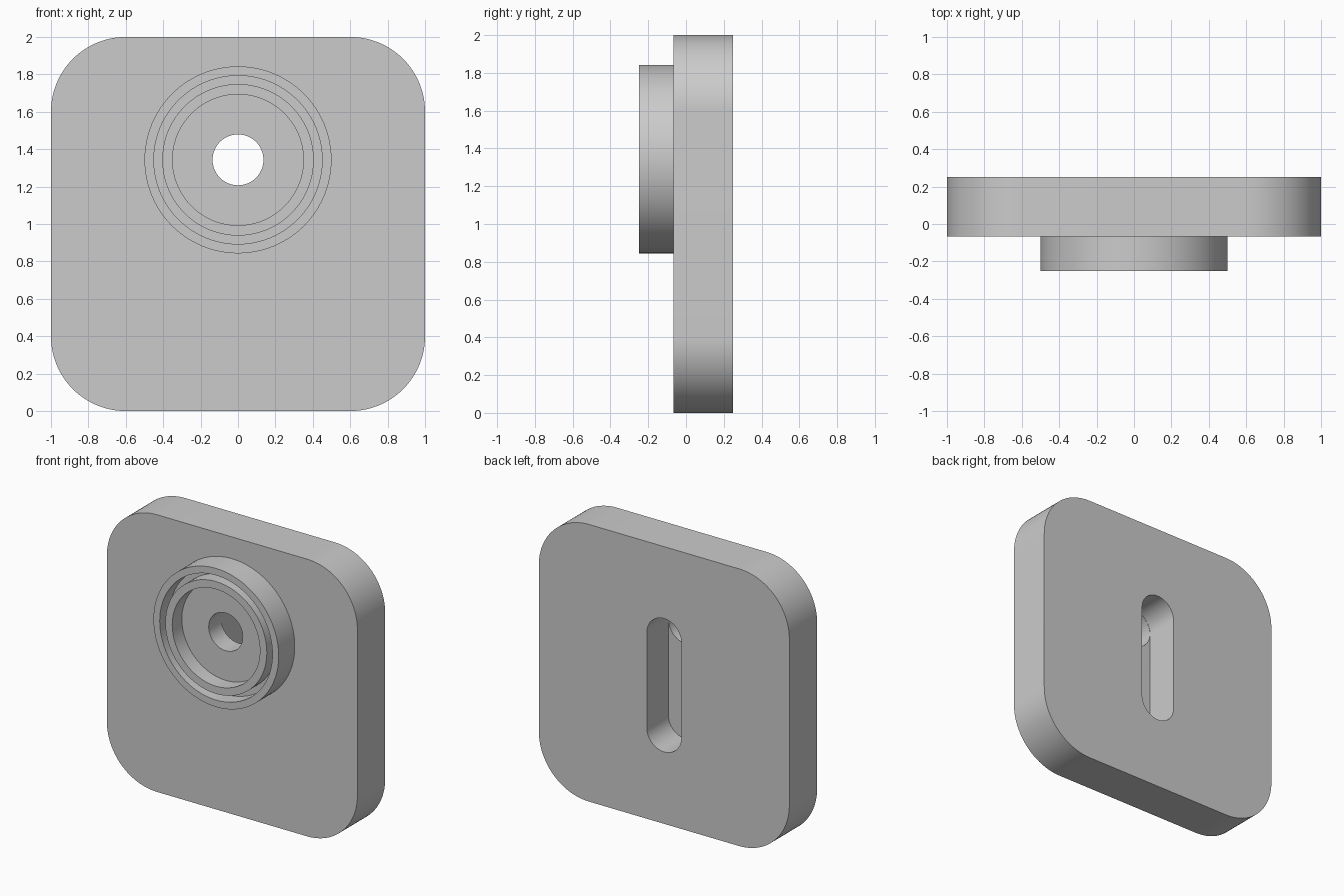
import bpy, bmesh
from math import pi, cos, sin

FRONT, BACK = -0.067, 0.25      # plate faces
RIM, FLOOR = -0.25, -0.14       # collar front and recess floor
HUB_Z, HOLE_R = 1.343, 0.136    # collar centre height and bore
SLOT_FLOOR = 0.005
SEG = 96

cube = bpy.data.objects.get("Cube")
if cube:
    bpy.data.objects.remove(cube, do_unlink=True)

grey = bpy.data.materials.new("plain grey")
grey.use_nodes = True
grey.diffuse_color = (0.6, 0.6, 0.6, 1)
grey.node_tree.nodes["Principled BSDF"].inputs["Base Color"].default_value = (0.6, 0.6, 0.6, 1)


def finish(name, bm):
    bmesh.ops.recalc_face_normals(bm, faces=bm.faces)
    mesh = bpy.data.meshes.new(name)
    bm.to_mesh(mesh)
    bm.free()
    mesh.materials.append(grey)
    ob = bpy.data.objects.new(name, mesh)
    bpy.context.collection.objects.link(ob)
    return ob


def rounded_prism(name, half_x, z0, z1, radius, y0, y1, steps=24):
    """Rounded rectangle in the xz plane, extruded along y."""
    bm = bmesh.new()
    ix = half_x - radius
    corners = [(ix, z1 - radius), (-ix, z1 - radius), (-ix, z0 + radius), (ix, z0 + radius)]
    points = [(cx + radius * cos(a), cz + radius * sin(a))
              for q, (cx, cz) in enumerate(corners)
              for a in [(q + i / steps) * pi / 2 for i in range(steps + 1)]]
    face = bm.faces.new([bm.verts.new((x, y0, z)) for x, z in points])
    bmesh.ops.remove_doubles(bm, verts=bm.verts, dist=1e-5)
    face = bm.faces[:][0]
    new = bmesh.ops.extrude_face_region(bm, geom=[face])["geom"]
    moved = [v for v in new if isinstance(v, bmesh.types.BMVert)]
    bmesh.ops.translate(bm, verts=moved, vec=(0, y1 - y0, 0))
    return finish(name, bm)


def lathe(name, profile):
    """Closed (radius, y) profile turned about the collar axis."""
    bm = bmesh.new()
    rings = [[bm.verts.new((r * cos(2 * pi * i / SEG), y, HUB_Z + r * sin(2 * pi * i / SEG)))
              for i in range(SEG)] for r, y in profile]
    for k, ring in enumerate(rings):
        nxt = rings[(k + 1) % len(rings)]
        for i in range(SEG):
            j = (i + 1) % SEG
            bm.faces.new((ring[i], ring[j], nxt[j], nxt[i]))
    return finish(name, bm)


def cut(target, cutter):
    mod = target.modifiers.new("cut", "BOOLEAN")
    mod.operation, mod.solver, mod.object = "DIFFERENCE", "EXACT", cutter
    bpy.context.view_layer.objects.active = target
    bpy.ops.object.modifier_apply(modifier=mod.name)
    bpy.data.objects.remove(cutter, do_unlink=True)


# Plate with a keyway slot in the back and a bore through the front
plate = rounded_prism("plate", 1, 0, 2, 0.4, FRONT, BACK)
slot_r = HOLE_R + 0.002
cut(plate, rounded_prism("slot_cutter", slot_r, 2 - HUB_Z - slot_r, HUB_Z + slot_r,
                         slot_r - 1e-4, SLOT_FLOOR, BACK + 0.1))
cut(plate, rounded_prism("bore_cutter", HOLE_R, HUB_Z - HOLE_R, HUB_Z + HOLE_R,
                         HOLE_R - 1e-4, FRONT - 0.1, SLOT_FLOOR + 0.05))

# Collar with a ring groove and a central recess
collar = lathe("collar", [
    (HOLE_R, FLOOR), (0.35, FLOOR), (0.35, RIM), (0.405, RIM), (0.405, FLOOR),
    (0.45, FLOOR), (0.45, RIM), (0.5, RIM), (0.5, FRONT), (HOLE_R, FRONT)])

for ob in (plate, collar):
    bpy.ops.object.select_all(action="DESELECT")
    ob.select_set(True)
    bpy.context.view_layer.objects.active = ob
    bpy.ops.object.shade_smooth_by_angle(angle=pi / 6)
